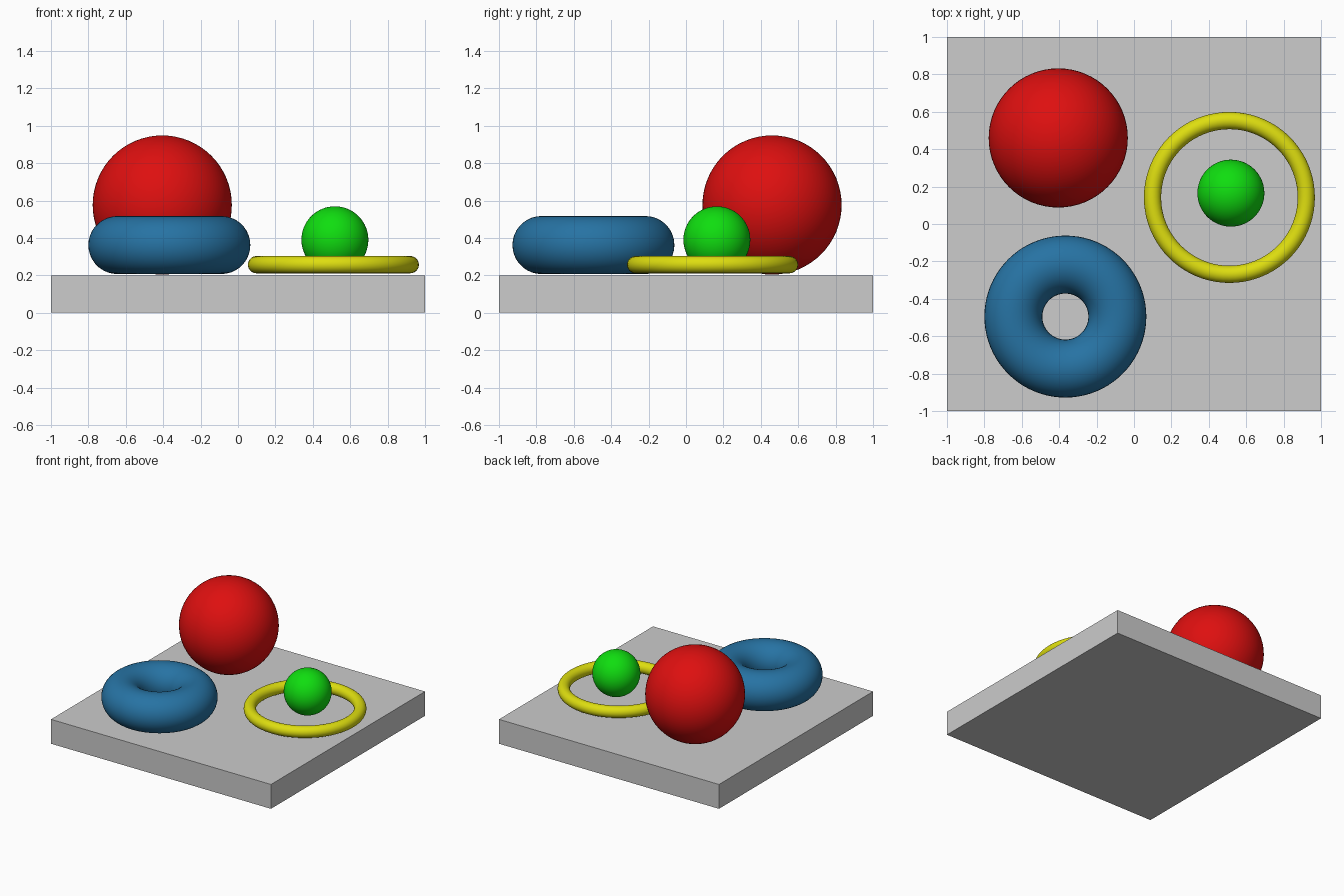
import bpy

# Remove the default cube
if "Cube" in bpy.data.objects:
    bpy.data.objects.remove(bpy.data.objects["Cube"], do_unlink=True)


def make_material(name, srgb):
    """Flat material from display values, stored as linear."""
    linear = [c / 12.92 if c <= 0.04045 else ((c + 0.055) / 1.055) ** 2.4 for c in srgb]
    mat = bpy.data.materials.new(name)
    mat.use_nodes = True
    mat.diffuse_color = (*linear, 1)
    mat.node_tree.nodes["Principled BSDF"].inputs["Base Color"].default_value = (*linear, 1)
    return mat


def finish(name, mat, smooth=True):
    obj = bpy.context.object
    obj.name = name
    obj.data.materials.append(mat)
    if smooth:
        bpy.ops.object.shade_smooth()
    return obj


def add_ball(name, mat, location, radius):
    bpy.ops.mesh.primitive_uv_sphere_add(segments=64, ring_count=32, radius=radius, location=location)
    return finish(name, mat)


def add_ring(name, mat, location, major, minor):
    bpy.ops.mesh.primitive_torus_add(location=location, major_radius=major, minor_radius=minor,
                                     major_segments=80, minor_segments=36)
    return finish(name, mat)


grey = make_material("light grey", (0.8, 0.8, 0.8))
red = make_material("red", (0.87, 0.06, 0.06))
green = make_material("green", (0.06, 0.87, 0.06))
yellow = make_material("yellow", (0.87, 0.87, 0.06))
blue = make_material("steel blue", (0.15, 0.45, 0.64))

# Square slab
bpy.ops.mesh.primitive_cube_add(size=2, location=(0, 0, 0.1))
bpy.context.object.scale.z = 0.1
bpy.ops.object.transform_apply(location=False, rotation=False, scale=True)
finish("base_slab", grey, smooth=False)

# Balls
add_ball("large_ball", red, (-0.405, 0.46, 0.576), 0.372)
add_ball("small_ball", green, (0.518, 0.165, 0.39), 0.179)

# Rings
add_ring("thick_ring", blue, (-0.367, -0.495, 0.362), 0.278, 0.155)
add_ring("thin_ring", yellow, (0.51, 0.142, 0.257), 0.411, 0.046)
